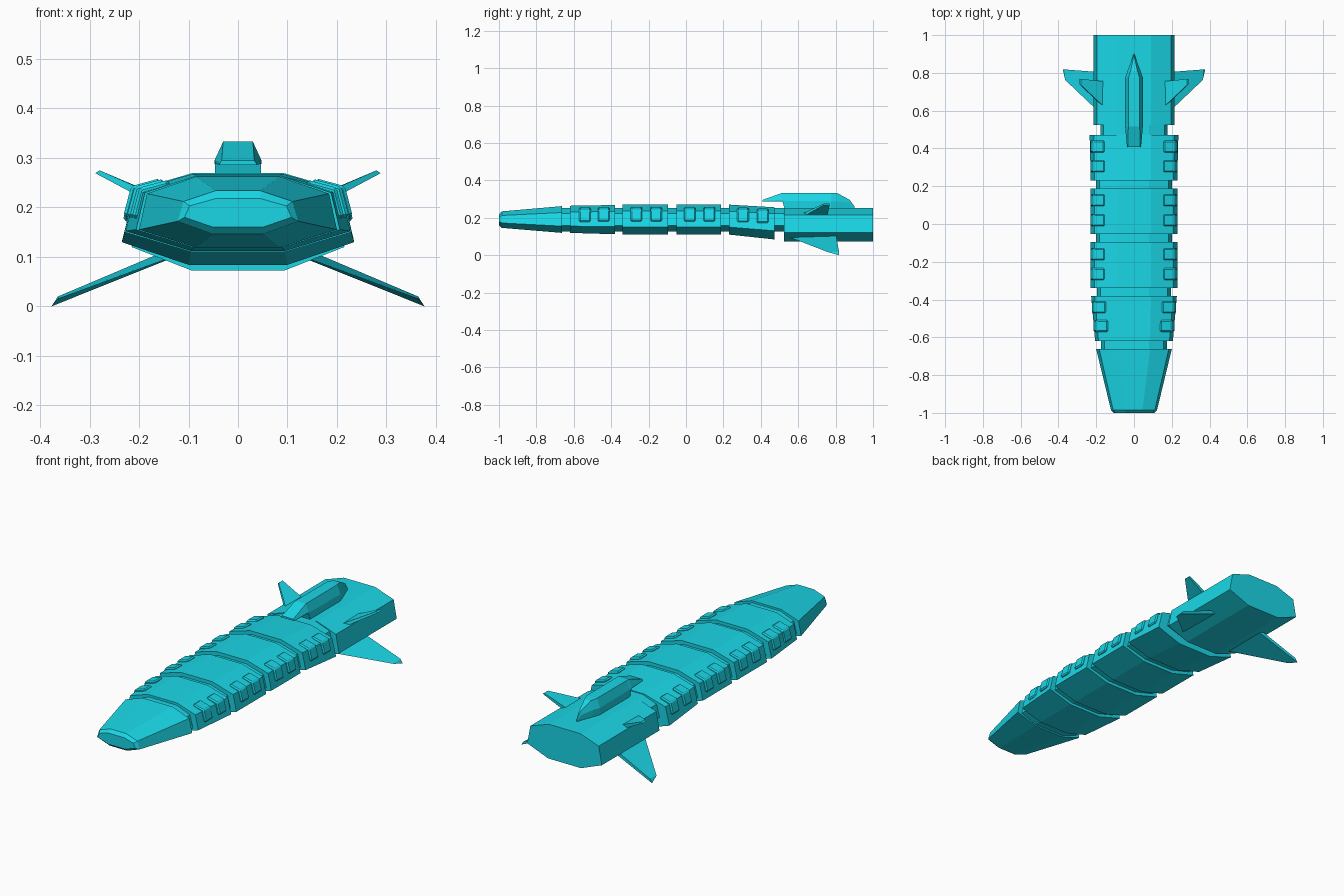
import bpy, bmesh

mat = bpy.data.materials.new("cyan_hull")
mat.diffuse_color = (0.01, 0.68, 0.8, 1)


def loft(name, rings, bevel=0):
    """Skin a list of equal-length closed rings and cap both ends."""
    bm = bmesh.new()
    vs = [[bm.verts.new(p) for p in r] for r in rings]
    n = len(vs[0])
    for a, b in zip(vs, vs[1:]):
        for i in range(n):
            bm.faces.new((a[i], a[(i + 1) % n], b[(i + 1) % n], b[i]))
    bm.faces.new(vs[0])
    bm.faces.new(vs[-1])
    bmesh.ops.recalc_face_normals(bm, faces=bm.faces)
    if bevel:
        bmesh.ops.bevel(bm, geom=bm.edges[:], offset=bevel, segments=1, affect='EDGES')
    me = bpy.data.meshes.new(name)
    bm.to_mesh(me)
    bm.free()
    me.materials.append(mat)
    ob = bpy.data.objects.new(name, me)
    bpy.context.collection.objects.link(ob)
    return ob


def ring(y, *half):
    """Symmetric ring at y from right-hand (x, z) points, top to bottom."""
    return [(x, y, z) for x, z in half] + [(-x, y, z) for x, z in reversed(half)]


# Nose with chamfered tip
loft("nose", [
    ring(-1.0, (0.045, 0.218), (0.098, 0.203), (0.108, 0.18), (0.05, 0.16)),
    ring(-0.985, (0.045, 0.234), (0.11, 0.212), (0.122, 0.172), (0.05, 0.146)),
    ring(-0.663, (0.085, 0.262), (0.184, 0.228), (0.2, 0.155), (0.085, 0.119))])

# Four armoured hull segments
SEGMENTS = {
    "hull_segment_1": [
        ring(-0.62, (0.085, 0.264), (0.188, 0.23), (0.206, 0.155), (0.09, 0.119)),
        ring(-0.38, (0.09, 0.268), (0.208, 0.234), (0.227, 0.152), (0.095, 0.112))],
    "hull_segment_2": [
        ring(y, (0.09, 0.27), (0.21, 0.235), (0.229, 0.15), (0.095, 0.11))
        for y in (-0.34, -0.095)],
    "hull_segment_3": [
        ring(y, (0.09, 0.27), (0.21, 0.235), (0.229, 0.15), (0.095, 0.11))
        for y in (-0.052, 0.188)],
    "hull_segment_4": [
        ring(0.23, (0.09, 0.27), (0.21, 0.235), (0.229, 0.15), (0.095, 0.11)),
        ring(0.472, (0.09, 0.256), (0.212, 0.222), (0.235, 0.13), (0.1, 0.084))],
}
for name, rings in SEGMENTS.items():
    loft(name, rings)

# Recessed necks between segments
NECKS = [(-0.67, -0.61, 0.174), (-0.39, -0.33, 0.195), (-0.105, -0.042, 0.2),
         (0.178, 0.24, 0.2), (0.462, 0.535, 0.178)]
for i, (y0, y1, w) in enumerate(NECKS, 1):
    loft(f"neck_{i}", [
        ring(y, (0.08, 0.252), (w - 0.017, 0.222), (w, 0.158), (0.085, 0.126))
        for y in (y0, y1)])

# Engine block
loft("engine_block", [
    ring(y, (0.09, 0.252), (0.197, 0.215), (0.215, 0.12), (0.095, 0.073))
    for y in (0.525, 1.0)])

# Dorsal pod, overhanging the gap at its front
loft("dorsal_pod", [
    ring(0.408, (0.033, 0.295), (0.037, 0.289), (0.037, 0.286)),
    ring(0.515, (0.03, 0.333), (0.047, 0.296), (0.046, 0.288)),
    ring(0.53, (0.03, 0.333), (0.047, 0.29), (0.046, 0.24)),
    ring(0.775, (0.029, 0.333), (0.047, 0.288), (0.046, 0.24)),
    ring(0.81, (0.018, 0.331), (0.035, 0.288), (0.035, 0.24)),
    ring(0.875, (0.004, 0.296), (0.01, 0.28), (0.01, 0.24)),
    ring(0.9, (0.001, 0.262), (0.002, 0.255), (0.002, 0.24))])

# Paired parts on both sides
for side, s in (("right", 1), ("left", -1)):
    # Bumps wrapped over the shoulder of each segment
    for i, (y, dx, dz) in enumerate([
            (-0.54, -0.017, -0.003), (-0.44, -0.007, -0.001), (-0.265, 0, 0),
            (-0.16, 0, 0), (0.02, 0, 0), (0.125, 0, 0),
            (0.305, 0, -0.004), (0.41, 0.001, -0.009)], 1):
        prof = [(0.152, 0.235), (0.157, 0.259), (0.216, 0.243),
                (0.232, 0.182), (0.205, 0.178), (0.19, 0.22)]
        loft(f"shoulder_bump_{i}_{side}", [
            [(s * (x + dx), yy, z + dz) for x, z in prof]
            for yy in (y - 0.031, y + 0.031)], 0.006)

    # Lower fin: root section to swept tip
    loft(f"lower_fin_{side}", [
        [(s * 0.13, 0.54, 0.101), (s * 0.13, 0.80, 0.119), (s * 0.13, 0.80, 0.099)],
        [(s * 0.364, 0.762, 0.015), (s * 0.364, 0.818, 0.02), (s * 0.377, 0.818, 0.0)]])

    # Upper fin
    loft(f"upper_fin_{side}", [
        [(s * 0.158, 0.62, 0.221), (s * 0.155, 0.755, 0.222),
         (s * 0.168, 0.755, 0.205), (s * 0.168, 0.625, 0.205)],
        [(s * 0.28, 0.735, 0.275), (s * 0.28, 0.768, 0.275),
         (s * 0.288, 0.768, 0.269), (s * 0.288, 0.738, 0.269)]])
